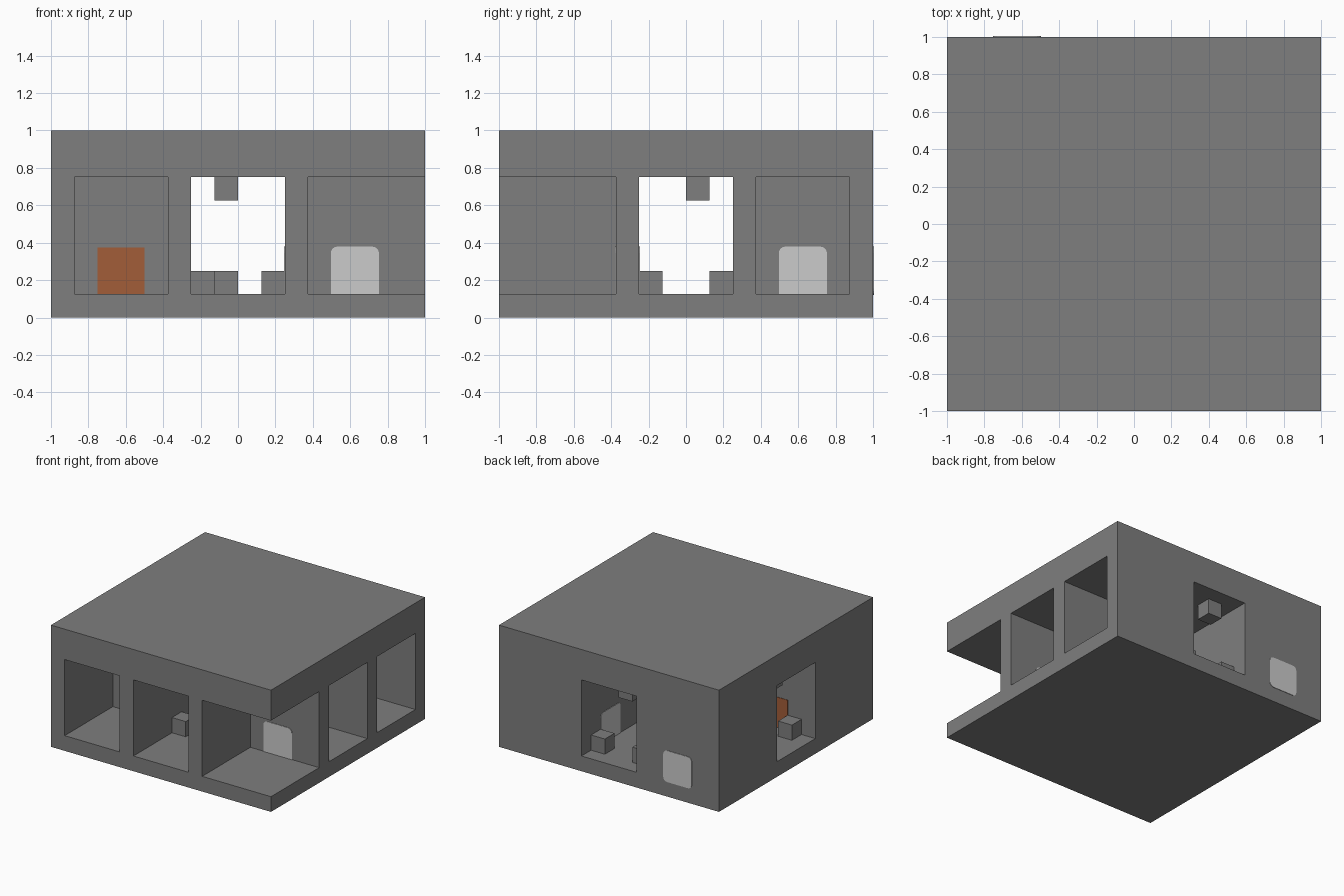
import bpy

cube = bpy.data.objects.get("Cube")
if cube:
    bpy.data.objects.remove(cube, do_unlink=True)


def material(name, rgb):
    m = bpy.data.materials.new(name)
    m.use_nodes = True
    m.diffuse_color = (*rgb, 1)
    bsdf = m.node_tree.nodes["Principled BSDF"]
    bsdf.inputs["Base Color"].default_value = (*rgb, 1)
    bsdf.inputs["Roughness"].default_value = 0.9
    return m


CONCRETE = material("concrete grey", (0.21, 0.21, 0.21))
PALE = material("pale grey", (0.6, 0.6, 0.6))
RUST = material("rust orange", (0.36, 0.11, 0.04))


def box(name, low, high, mat):
    """Box given by its two opposite corners."""
    bpy.ops.mesh.primitive_cube_add(size=1)
    ob = bpy.context.object
    ob.name = name
    for v in ob.data.vertices:
        v.co = [(a + b) / 2 + c * (b - a) for a, b, c in zip(low, high, v.co)]
    ob.data.materials.append(mat)
    return ob


def carve(target, low, high):
    """Cut a box-shaped room out of the target."""
    cutter = box("room_cutter", low, high, CONCRETE)
    cutter.hide_render = True
    mod = target.modifiers.new("room", "BOOLEAN")
    mod.operation = "DIFFERENCE"
    mod.solver = "EXACT"
    mod.object = cutter
    bpy.context.view_layer.objects.active = target
    bpy.ops.object.modifier_apply(modifier=mod.name)
    bpy.data.objects.remove(cutter, do_unlink=True)


def rounded_panel(name, low, high, axis):
    """Pale panel with corners rounded around its thin axis."""
    ob = box(name, low, high, PALE)
    weights = ob.data.attributes.new("bevel_weight_edge", "FLOAT", "EDGE")
    for e in ob.data.edges:
        a, b = (ob.data.vertices[i].co for i in e.vertices)
        weights.data[e.index].value = float(abs(a[axis] - b[axis]) > 0.01)
    mod = ob.modifiers.new("round", "BEVEL")
    mod.limit_method = "WEIGHT"
    mod.width = 0.035
    mod.segments = 4
    return ob


# Building block with crossing corridors and corner rooms
FLOOR, CEILING, OUT = 0.125, 0.75, 1.1
building = box("building", (-1, -1, 0), (1, 1, 1), CONCRETE)
rooms = [
    (-0.25, 0.25, -OUT, OUT),         # corridor front to back
    (-OUT, OUT, -0.25, 0.25),         # corridor side to side
    (-0.875, -0.375, -OUT, -0.375),   # front right room
    (0.375, OUT, -OUT, -0.375),       # open front left corner
    (0.375, OUT, 0.375, 0.875),       # back left room
]
for x0, x1, y0, y1 in rooms:
    carve(building, (x0, y0, FLOOR), (x1, y1, CEILING))

# Small blocks standing on the floor or hanging from the ceiling
S = 0.125
floor_blocks = [(0.125, 0.75), (-0.25, 0.75), (-0.875, -0.25),
                (-0.875, 0.125), (-0.25, -0.5), (-0.125, -0.375)]
ceiling_blocks = [(-0.125, 0.75), (-0.875, 0)]
for label, spots, z in (("floor_block", floor_blocks, FLOOR),
                        ("ceiling_block", ceiling_blocks, CEILING - S)):
    for i, (x, y) in enumerate(spots):
        box(f"{label}_{i + 1}", (x, y, z), (x + S, y + S, z + S), CONCRETE)

# Doors passing through the walls
T = 0.004
box("rust_door", (-0.75, -0.375 - T, 0.12), (-0.5, -0.25 + T, 0.375), RUST)
rounded_panel("front_door_panel", (0.5 - T, -0.375 - T, 0.06),
              (0.75 + T, -0.25 + T, 0.375 + T), 1)
rounded_panel("side_door_panel", (0.25 - T, 0.5 - T, 0.06),
              (0.375 + T, 0.75 + T, 0.375 + T), 0)
rounded_panel("back_door_panel", (-0.75 - T, 0.875, FLOOR - T),
              (-0.5 + T, 1, 0.375 + T), 1).location.y = T
